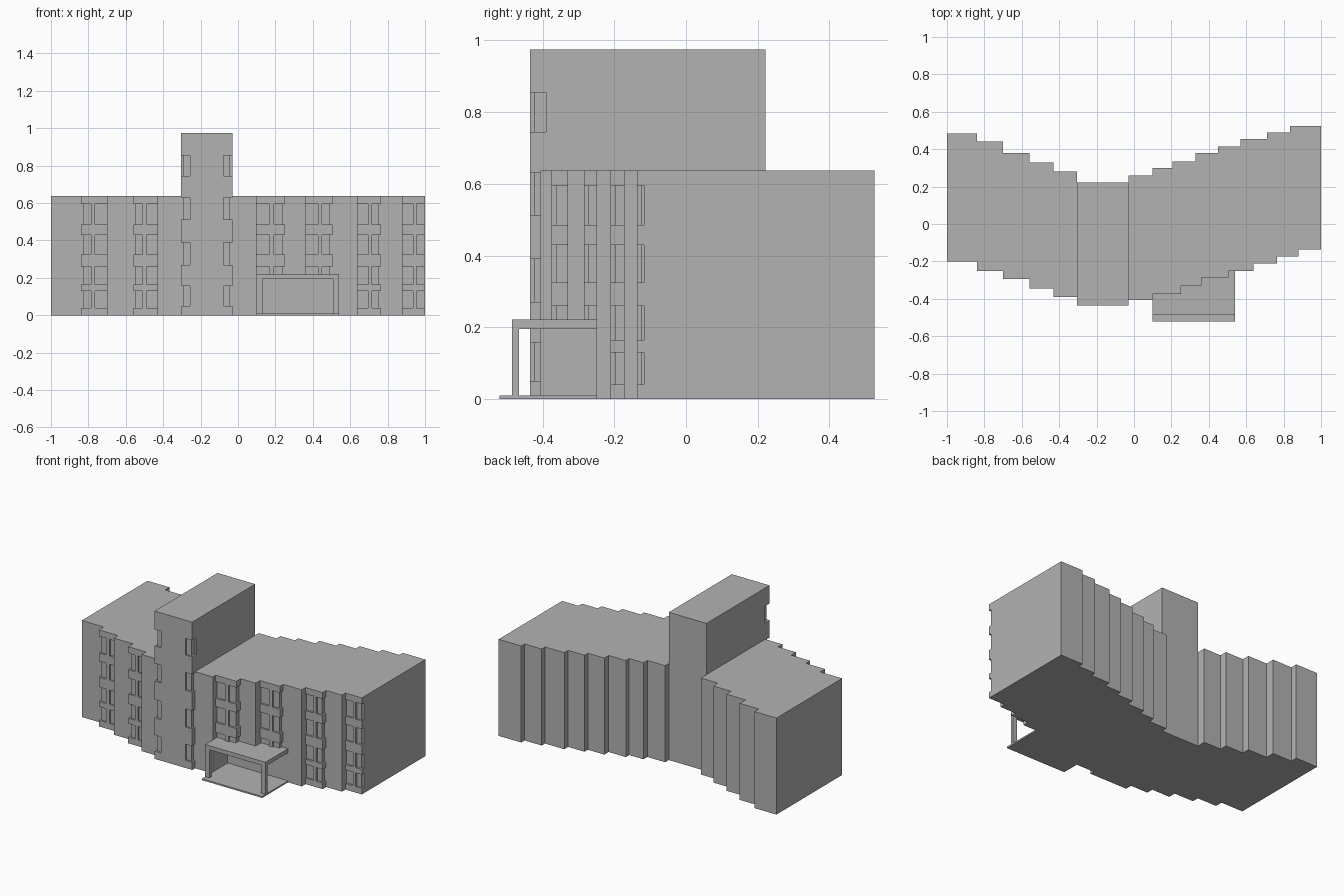
import bpy
import bmesh

cube = bpy.data.objects.get("Cube")
if cube:
    bpy.data.objects.remove(cube, do_unlink=True)

grey = bpy.data.materials.new("concrete_grey")
grey.use_nodes = True
grey.diffuse_color = (0.45, 0.45, 0.45, 1)
grey.node_tree.nodes["Principled BSDF"].inputs["Base Color"].default_value = (0.45, 0.45, 0.45, 1)

ROOF, TOWER_TOP = 0.637, 0.975
DEPTH = 0.012    # window recess
OUT = 0.015      # how far cutters stick out of the wall


def add_prism(bm, outline, z0, z1):
    """Extrude a plan outline from z0 to z1."""
    face = bm.faces.new([bm.verts.new((x, y, z0)) for x, y in outline])
    top = bmesh.ops.extrude_face_region(bm, geom=[face])["geom"]
    moved = [v for v in top if isinstance(v, bmesh.types.BMVert)]
    bmesh.ops.translate(bm, verts=moved, vec=(0, 0, z1 - z0))


def rect(x0, x1, y0, y1):
    return [(x0, y0), (x1, y0), (x1, y1), (x0, y1)]


def make(name, prisms):
    bm = bmesh.new()
    for outline, z0, z1 in prisms:
        add_prism(bm, outline, z0, z1)
    bmesh.ops.recalc_face_normals(bm, faces=bm.faces)
    mesh = bpy.data.meshes.new(name)
    bm.to_mesh(mesh)
    bm.free()
    mesh.materials.append(grey)
    obj = bpy.data.objects.new(name, mesh)
    bpy.context.collection.objects.link(obj)
    return obj


def carve(obj, prisms):
    """Subtract a set of separate prisms and bake the result."""
    cutter = make(obj.name + "_cutter", prisms)
    mod = obj.modifiers.new("recesses", "BOOLEAN")
    mod.operation = "DIFFERENCE"
    mod.solver = "EXACT"
    mod.object = cutter
    bpy.context.view_layer.update()
    graph = bpy.context.evaluated_depsgraph_get()
    baked = bpy.data.meshes.new_from_object(obj.evaluated_get(graph))
    obj.modifiers.clear()
    obj.data = baked
    bpy.data.objects.remove(cutter, do_unlink=True)


def corner_window(edge, side, front, width, wrap):
    """L-shaped recess round a corner; side is +1 for a right-hand edge."""
    outer, pane, inner = edge + side * OUT, edge - side * DEPTH, edge - side * width
    return [(inner, front - OUT), (outer, front - OUT), (outer, front + wrap),
            (pane, front + wrap), (pane, front + DEPTH), (inner, front + DEPTH)]


def stair(xs, ys):
    """Stepped line: one level run per bay."""
    return [(x, y) for i, y in enumerate(ys) for x in (xs[i], xs[i + 1])]


# Stepped plan of each wing, bay by bay
LEFT_X = [-1, -0.84, -0.70, -0.56, -0.43, -0.305]
LEFT_FRONT = [-0.20, -0.25, -0.295, -0.345, -0.39]
LEFT_BACK = [0.485, 0.44, 0.38, 0.33, 0.28]
RIGHT_X = [-0.03, 0.10, 0.25, 0.36, 0.505, 0.64, 0.765, 0.88, 1]
RIGHT_FRONT = [-0.405, -0.375, -0.33, -0.285, -0.25, -0.21, -0.173, -0.137]
RIGHT_BACK_X = [-0.03, 0.10, 0.205, 0.33, 0.45, 0.57, 0.71, 0.835, 1]
RIGHT_BACK = [0.26, 0.30, 0.335, 0.38, 0.415, 0.455, 0.49, 0.525]
FLOORS = [(0.04, 0.13), (0.165, 0.26), (0.325, 0.43), (0.485, 0.595)]


def bay_windows(xs, fronts, side, porch_bays=()):
    """Two windows per floor in every second bay, one of them round the corner."""
    cuts = []
    for i in range(1, len(fronts), 2):
        x0, x1, front = xs[i], xs[i + 1], fronts[i]
        w = x1 - x0
        j = i + side
        wrap = fronts[j] - front if 0 <= j < len(fronts) else 0.02
        edge, far = (x1, x0) if side > 0 else (x0, x1)
        inner = sorted((far, far + side * 0.46 * w))
        for z0, z1 in FLOORS:
            if i in porch_bays:
                if z1 < 0.2:
                    continue
                z0 = max(z0, 0.21)
            cuts.append((corner_window(edge, side, front, 0.38 * w, wrap), z0, z1))
            cuts.append((rect(*inner, front - OUT, front + DEPTH), z0, z1))
    return cuts


# Wings
left_wing = make("left_side_wing", [(
    stair(LEFT_X, LEFT_FRONT) + stair(LEFT_X, LEFT_BACK)[::-1], 0, ROOF)])
carve(left_wing, bay_windows(LEFT_X, LEFT_FRONT, -1))

right_wing = make("right_side_wing", [(
    stair(RIGHT_X, RIGHT_FRONT) + stair(RIGHT_BACK_X, RIGHT_BACK)[::-1], 0, ROOF)])
lobby = (rect(0.10, 0.56, -0.6, -0.25), -0.05, 0.195)
carve(right_wing, bay_windows(RIGHT_X, RIGHT_FRONT, 1, (1, 3)) + [lobby])

# Stair tower with corner windows on both sides
TX0, TX1, TY = -0.305, -0.03, -0.435
tower = make("stair_tower", [(rect(TX0, TX1, TY, 0.222), 0, TOWER_TOP)])
cuts = []
for z0, z1 in [(0.05, 0.157), (0.27, 0.39), (0.513, 0.63), (0.745, 0.855)]:
    high = z0 > ROOF
    cuts.append((corner_window(TX0, -1, TY, 0.048, 0.045), z0, z1))
    cuts.append((corner_window(TX1, 1, TY, 0.048, 0.045 if high else 0.03), z0, z1))
carve(tower, cuts)

# Entrance porch
make("porch_floor", [(rect(0.10, 0.54, -0.52, -0.25), 0, 0.01)])
make("porch_roof", [(rect(0.10, 0.54, -0.485, -0.25), 0.195, 0.222)])
for name, x in (("porch_post_right", 0.10), ("porch_post_left", 0.508)):
    make(name, [(rect(x, x + 0.032, -0.485, -0.465), 0.01, 0.195)])
